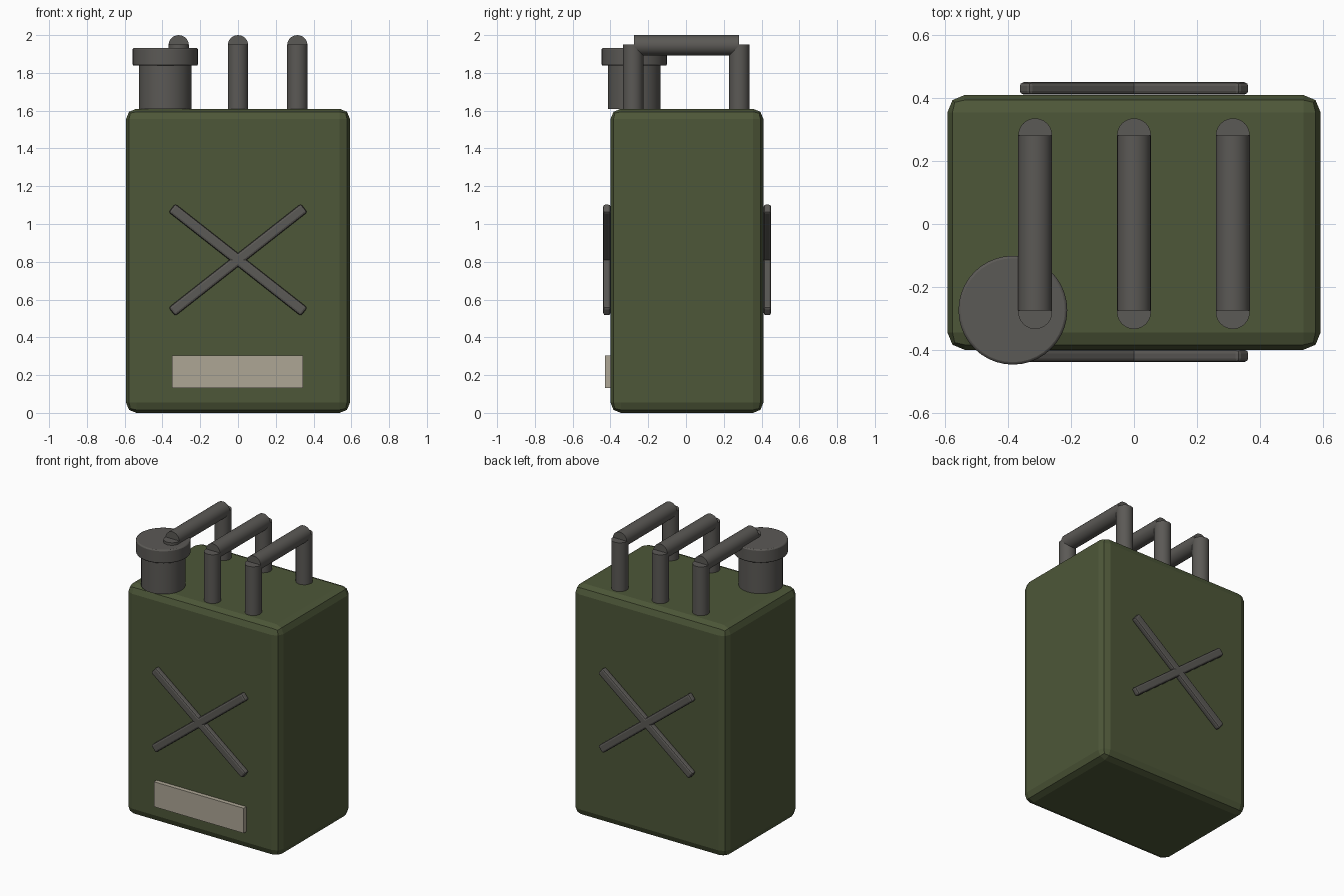
import bpy, math

if "Cube" in bpy.data.objects:
    bpy.data.objects.remove(bpy.data.objects["Cube"])


def material(name, rgb):
    m = bpy.data.materials.new(name)
    m.diffuse_color = (*rgb, 1)
    m.use_nodes = True
    m.node_tree.nodes["Principled BSDF"].inputs["Base Color"].default_value = m.diffuse_color
    return m


OLIVE = material("olive_paint", (0.075, 0.095, 0.040))
STEEL = material("dark_steel", (0.105, 0.100, 0.092))
PALE = material("pale_plate", (0.42, 0.38, 0.30))


def finish(name, mat, bevel=0, segments=2, smooth=False):
    ob = bpy.context.object
    ob.name = name
    ob.data.materials.append(mat)
    bpy.ops.object.transform_apply(location=False, rotation=False, scale=True)
    if smooth:
        bpy.ops.object.shade_smooth_by_angle(angle=math.radians(35))
    if bevel:
        mod = ob.modifiers.new("bevel", 'BEVEL')
        mod.width, mod.segments = bevel, segments
        mod.limit_method = 'ANGLE'
    return ob


def box(name, loc, size, mat, bevel=0, segments=2, rot=(0, 0, 0)):
    bpy.ops.mesh.primitive_cube_add(size=1, location=loc, rotation=rot)
    bpy.context.object.scale = size
    return finish(name, mat, bevel, segments)


def rod(name, loc, radius, depth, sides, bevel=0, rot=(0, 0, 0)):
    bpy.ops.mesh.primitive_cylinder_add(vertices=sides, radius=radius, depth=depth,
                                        location=loc, rotation=rot)
    return finish(name, STEEL, bevel, 2, smooth=True)


# Can body
box("can_body", (0, 0.005, 0.805), (1.186, 0.81, 1.61), OLIVE, 0.055, 2)

# Three carrying handles: two posts and a crossbar each
for i, x in enumerate((-0.314, 0, 0.314)):
    for side, y in (("front", -0.28), ("back", 0.282)):
        rod(f"handle_{side}_post_{i + 1}", (x, y, 1.76), 0.054, 0.38, 24)
    rod(f"handle_bar_{i + 1}", (x, 0.003, 1.946), 0.054, 0.556, 24,
        rot=(math.pi / 2, 0, 0))

# Filler neck and cap
rod("filler_neck", (-0.385, -0.274, 1.73), 0.14, 0.24, 40)
rod("filler_cap", (-0.385, -0.274, 1.885), 0.173, 0.094, 40, bevel=0.008)

# Crossed ribs on front and back
tilt = math.atan2(0.55, 0.70)
for side, y in (("front", -0.419), ("back", 0.431)):
    for label, s in (("rising", -1), ("falling", 1)):
        box(f"{side}_{label}_rib", (0, y, 0.81), (0.89, 0.04, 0.057), STEEL,
            0.012, 2, rot=(0, s * tilt, 0))

# Blank plate on the front
box("front_plate", (-0.002, -0.414, 0.218), (0.694, 0.032, 0.174), PALE)
